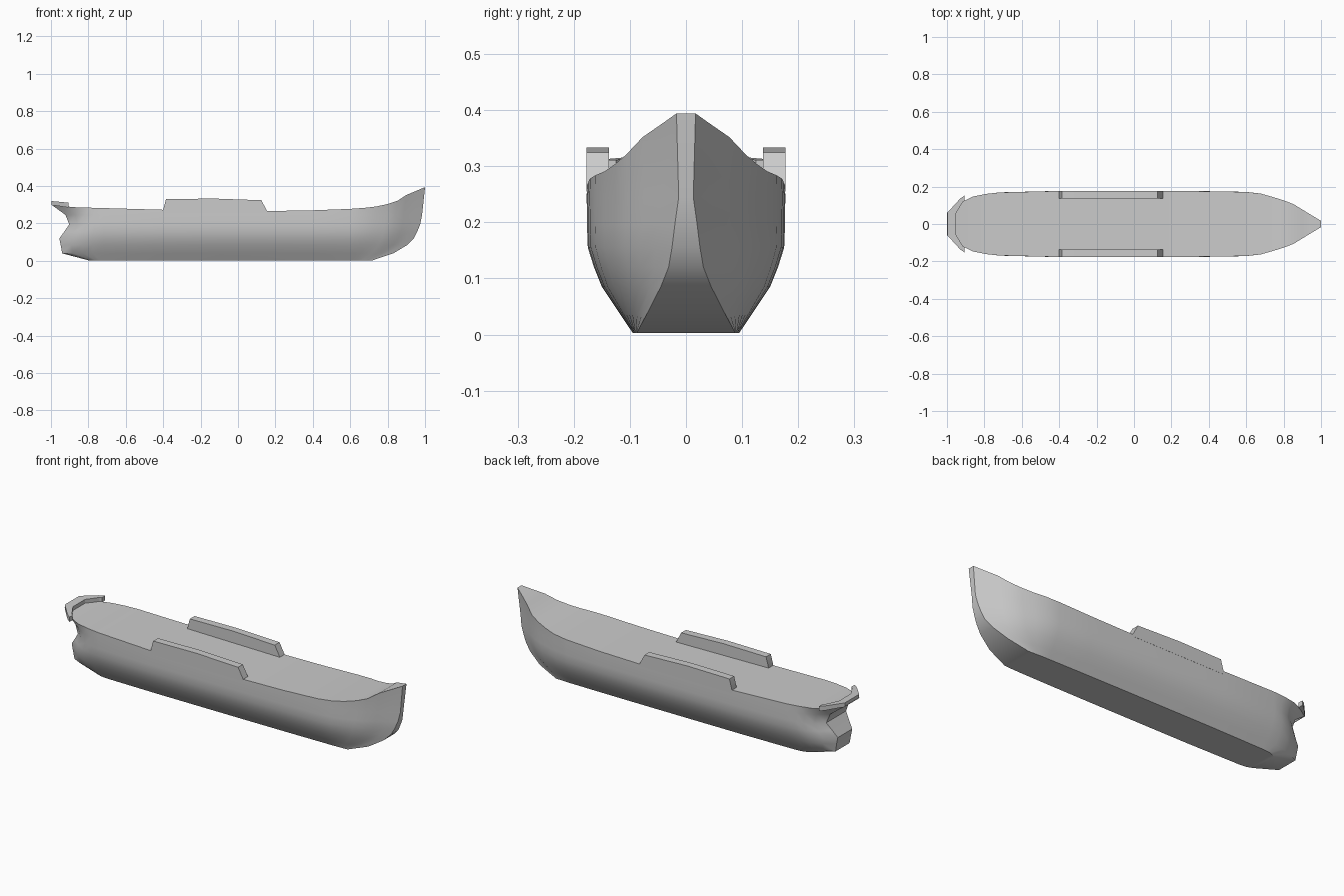
import bpy, bmesh

if "Cube" in bpy.data.objects:
    bpy.data.objects.remove(bpy.data.objects["Cube"])


def interp(table, x):
    for (x0, y0), (x1, y1) in zip(table, table[1:]):
        if x <= x1:
            return y0 + (y1 - y0) * max(0.0, (x - x0) / (x1 - x0))
    return table[-1][1]


def make_object(name, bm, angle=0.6):
    bmesh.ops.recalc_face_normals(bm, faces=bm.faces)
    me = bpy.data.meshes.new(name)
    bm.to_mesh(me)
    bm.free()
    ob = bpy.data.objects.new(name, me)
    bpy.context.collection.objects.link(ob)
    bpy.ops.object.select_all(action='DESELECT')
    bpy.context.view_layer.objects.active = ob
    ob.select_set(True)
    bpy.ops.object.shade_smooth_by_angle(angle=angle)
    return ob


# sheer line height along the ship
SHEER = [(-1, .302), (-.9, .287), (-.75, .283), (-.4, .273), (.15, .266), (.45, .271),
         (.65, .28), (.75, .292), (.84, .313), (.90, .352), (.95, .373), (1, .394)]

# waterlines: z, mid half width, bow x, bow half width, stern x, stern half width
LEVELS = [(.003, .095, .72, .088, -.80, .070),
          (.040, .120, .83, .068, -.94, .060),
          (.085, .150, .905, .045, -.948, .062),
          (.120, .164, .94, .031, -.955, .062),
          (.155, .175, .958, .025, -.930, .072),
          (.195, .1765, .974, .020, -.902, .085),
          (.245, .177, .984, .013, -.922, .080),
          (None, .1765, 1.0, .017, -1.0, .060)]
AFT = [(0, 0), (.25, .48), (.5, .80), (.75, .93), (1, 1)]
FORE = [(0, 1), (.2, .94), (.35, .83), (.5, .71), (.63, .58), (.75, .39), (.87, .2), (1, 0)]


def waterline(z, w, xb, yb, xs, ys):
    pts = []
    for t, f in AFT:
        pts.append((xs + t * (-.72 - xs), ys + f * (w * .955 - ys)))
    pts += [(-.4, w), (-.1, w), (.15, w), (.4, w * .99)]
    for t, f in FORE:
        pts.append((.6 + t * (xb - .6), yb + f * (w * .97 - yb)))
    return [(x, y, interp(SHEER, x) if z is None else z) for x, y in pts]


# hull: lofted waterlines, both sides, with flat bottom, deck, stem and transom
bm = bmesh.new()
sides = []
for s in (1, -1):
    sides.append([[bm.verts.new((x, s * y, z)) for x, y, z in waterline(*lv)] for lv in LEVELS])
n = len(sides[0][0])
for g in sides:
    for a, b in zip(g, g[1:]):
        for i in range(n - 1):
            bm.faces.new((a[i], a[i + 1], b[i + 1], b[i]))
L, R = sides
for k in (0, -1):
    for i in range(n - 1):
        bm.faces.new((L[k][i], L[k][i + 1], R[k][i + 1], R[k][i]))
for i in (0, n - 1):
    for k in range(len(LEVELS) - 1):
        bm.faces.new((L[k][i], L[k + 1][i], R[k + 1][i], R[k][i]))
make_object("hull", bm)

# raised side bulwarks amidships
PROFILE = [(-.40, .255), (-.40, .274), (-.385, .33), (-.13, .333), (.125, .324), (.155, .267), (.155, .255)]
for s, name in ((1, "bulwark_back"), (-1, "bulwark_front")):
    bm = bmesh.new()
    face = bm.faces.new([bm.verts.new((x, s * .1775, z)) for x, z in PROFILE])
    ext = bmesh.ops.extrude_face_region(bm, geom=[face], use_keep_orig=True)
    for v in ext["geom"]:
        if isinstance(v, bmesh.types.BMVert):
            v.co.y = s * .137
    make_object(name, bm, .3)

# rail wrapping around the stern
OUTER = [(-.905, .153), (-.93, .135), (-.997, .062)]
INNER = [(-.905, .125), (-.915, .118), (-.955, .052)]
outer = OUTER + [(x, -y) for x, y in reversed(OUTER)]
inner = INNER + [(x, -y) for x, y in reversed(INNER)]
bm = bmesh.new()
rings = []
for o, i in zip(outer, inner):
    top = .311 + .009 * (-.905 - o[0]) / .095
    itop = .311 + .009 * (-.905 - i[0]) / .095
    base = interp(SHEER, o[0]) - .003
    rings.append([bm.verts.new(c) for c in ((*o, base), (*o, top), (*i, itop), (*i, interp(SHEER, i[0]) - .003))])
for a, b in zip(rings, rings[1:]):
    for k in range(4):
        m = (k + 1) % 4
        bm.faces.new((a[k], a[m], b[m], b[k]))
bm.faces.new(rings[0])
bm.faces.new(rings[-1])
make_object("stern_rail", bm, .3)
